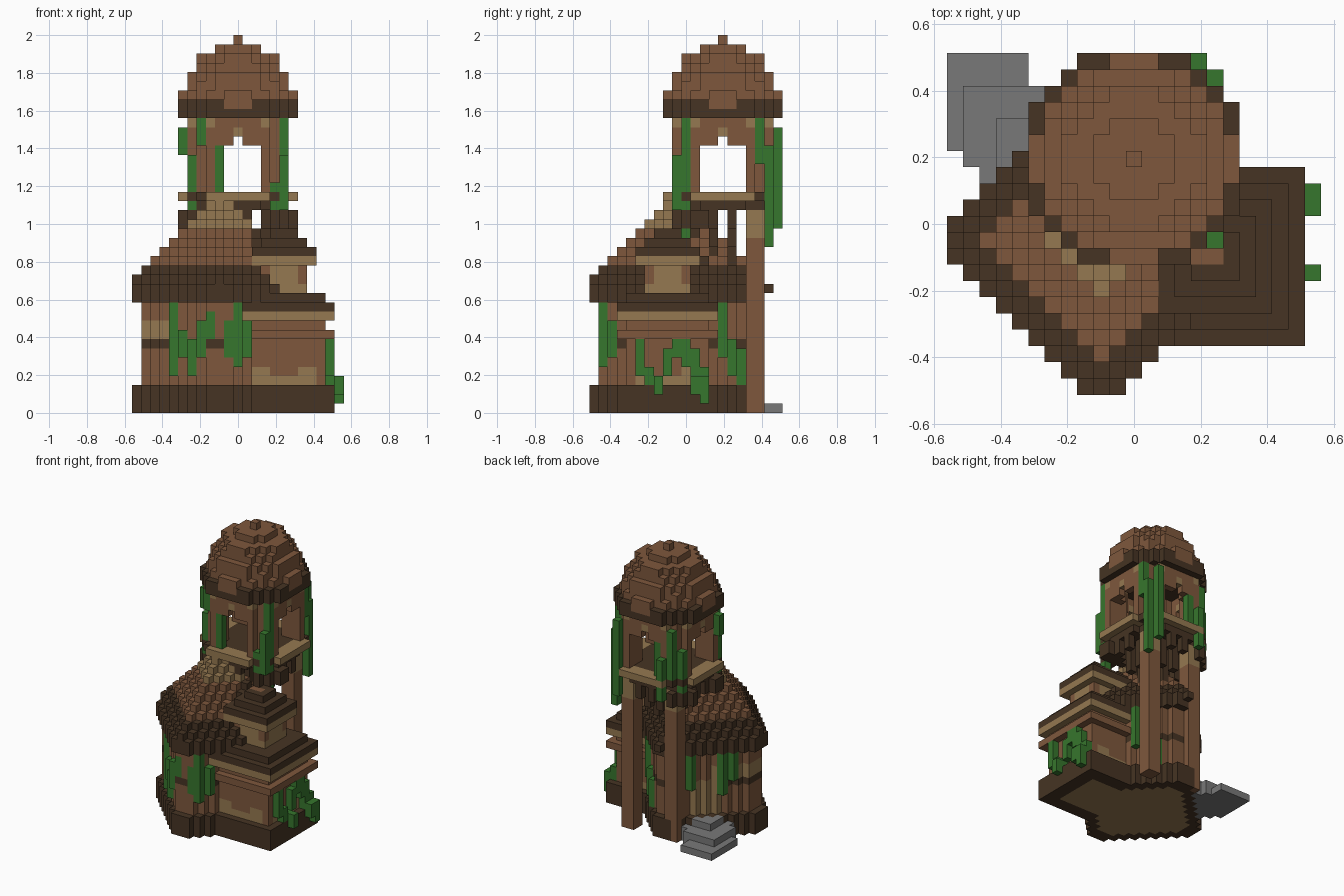
import bpy
import bmesh
from mathutils import Vector

cube = bpy.data.objects.get("Cube")
if cube:
    bpy.data.objects.remove(cube)

V = 2 / 41                      # block size
ORIGIN = Vector((-11.5, -10.5, 0))
HALL, ANNEX, TOWER = (9, 9), (16, 8), (11, 14)   # block centres of the three masses


def material(name, rgb):
    m = bpy.data.materials.new(name)
    m.use_nodes = True
    m.diffuse_color = (*rgb, 1)
    m.node_tree.nodes["Principled BSDF"].inputs["Base Color"].default_value = (*rgb, 1)
    return m


MATS = [material("brown clay", (.21, .097, .046)),
        material("dark wood", (.061, .034, .017)),
        material("tan plaster", (.30, .19, .082)),
        material("vine green", (.037, .18, .026)),
        material("grey stone", (.19, .19, .19))]
BROWN, DARK, TAN, GREEN, GREY = range(5)

parts = {}
taken = {}
SPAN = range(-10, 11)


def add(part, plan, k0, k1, colour):
    """Stack a flat plan of blocks from layer k0 up to k1; colour may be a rule."""
    for i, j in plan:
        for k in range(k0, k1):
            if (i, j, k) not in taken:
                c = colour(i, j, k) if callable(colour) else colour
                taken[i, j, k] = c
                parts.setdefault(part, []).append((i, j, k))


def plan(centre, test):
    return [(centre[0] + a, centre[1] + b) for a in SPAN for b in SPAN if test(a, b)]


def diamond(clip, total):
    return plan(HALL, lambda a, b: max(abs(a), abs(b)) <= clip and abs(a) + abs(b) <= total)


def square(n):
    return plan(ANNEX, lambda a, b: max(abs(a), abs(b)) <= n)


def disc(r2):
    return plan(TOWER, lambda a, b: a * a + b * b <= r2)


def rect(i, j, w=2):
    return [(i + a, j + b) for a in range(w) for b in range(w)]


# Plinth with the plaster floor showing underneath
add("floor", diamond(7, 8) + square(3), 0, 1, TAN)
add("plinth", diamond(9, 10) + square(5), 0, 3, DARK)

# Pillars carrying the tower
for name, i in (("back_left_pillar", 14), ("back_right_pillar", 7)):
    add(name, rect(i, 17), 0, 22, lambda i, j, k: TAN if k >= 19 else BROWN)


# Annex: stacked square walls, cornices and a stepped roof
def annex_wall(i, j, k):
    along = min(abs(i - 16), abs(j - 8))
    return TAN if along < 4 and k <= (4 if along in (2, 3) else 3) else BROWN


def upper_wall(i, j, k):
    return BROWN if abs(i - 16) == abs(j - 8) and k > 13 else TAN


def annex_top(i, j, k):
    return BROWN if k == 19 and j == 8 and i < 17 else DARK


for n, k0, k1, c in ((4, 3, 8, annex_wall), (5, 8, 9, BROWN), (4, 9, 10, BROWN),
                     (5, 10, 11, TAN), (2, 13, 16, upper_wall), (3, 16, 17, TAN)):
    add("annex_walls", square(n), k0, k1, c)
for n, k in ((5, 11), (4, 12), (3, 17), (2, 18), (1, 19)):
    add("annex_roof", square(n), k, k + 1, annex_top)

# Vines on the hall front and back
for i, k0, k1 in ((4, 4, 12), (5, 6, 9), (6, 4, 8), (7, 6, 10), (8, 8, 11),
                  (10, 6, 10), (11, 5, 12), (12, 6, 10)):
    add("hall_vines", [(i, max(abs(i - 9) - 1, 1))], k0, k1, GREEN)
for j, k0, k1 in ((14, 6, 12), (15, 4, 8), (16, 2, 7)):
    add("hall_vines", [(28 - j, j)], max(k0, 3), k1, GREEN)
for i, k0 in ((3, 6), (2, 8), (6, 7)):
    add("hall_vines", [(i, 10 + i)], k0, 12, GREEN)


# Hall: diamond plan with a dark rail, plaster panels and a doorway
def hall_wall(i, j, k):
    if j - i >= 7 and 16 <= i + j <= 21 and k < 8:
        return TAN
    if k == 7:
        return DARK
    return TAN if i <= 4 and 8 <= k <= 9 and j < 14 else BROWN


def hall_roof(i, j, k):
    if i >= 13 or k < 16:
        return DARK
    return TAN if k >= 20 else BROWN


add("hall_walls", diamond(8, 9), 3, 12, hall_wall)
add("hall_roof", diamond(9, 10), 12, 13, DARK)
for total in range(11):
    add("hall_roof", diamond(9, total), 23 - total, 24 - total, hall_roof)
add("roof_peg", [(9, 19)], 13, 14, DARK)

# Entrance steps
for k, (left, back) in enumerate(((0, 20), (1, 18), (3, 16))):
    steps = [(i, j) for i in range(left, 8) for j in range(10, back + 1)
             if 15 <= i + j <= 23 + (j == 20) and j - i >= 8]
    add("entrance_steps", steps, k, k + 1, GREY)

# Hanging timbers below the tower, shorter towards the rim
for i, j in disc(36):
    a, b = abs(i - TOWER[0]), abs(j - TOWER[1])
    if a % 2 and b % 2:
        add("tower_brackets", [(i, j)], 14 + a + b, 22, DARK)
skirt = plan(TOWER, lambda a, b: 17 < a * a + b * b <= 45 and abs(a) > 3
             and (b < -1 or (a < 0 and b > 2)))
add("tower_brackets", skirt, 20, 22, DARK)


# Tower: floor, arched arcade, cornice
def offsets(i, j):
    return sorted((abs(i - TOWER[0]), abs(j - TOWER[1])))


def ledge(i, j, k):
    near, far = offsets(i, j)
    return TAN if near <= 3 and far >= 5 else DARK


def arcade_wall(i, j, k):
    near = offsets(i, j)[0]
    return TAN if (k == 30 and near == 0) or (k == 31 and near == 3) else BROWN


def cornice(i, j, k):
    return BROWN if k == 33 and offsets(i, j)[0] <= 1 else DARK


add("tower_floor", disc(32), 22, 23, DARK)
add("tower_floor", disc(45), 23, 24, ledge)
ring = [c for c in disc(34) if c not in disc(17)]
for k in range(24, 32):
    gap = 2 if k < 29 else (0 if k == 29 else -1)
    add("tower_arcade", [c for c in ring if offsets(*c)[0] > gap], k, k + 1, arcade_wall)
add("tower_cornice", disc(45), 32, 34, cornice)

# Dome in shrinking discs
for r2, k0, k1 in ((37, 34, 35), (32, 35, 36), (29, 36, 37), (20, 37, 38),
                   (17, 38, 39), (5, 39, 40), (0, 40, 41)):
    add("dome", disc(r2), k0, k1, BROWN)

# Vines on the annex side, the lowest ones spilling over the plinth
for j, k0, k1 in ((5, 4, 8), (6, 3, 5), (7, 3, 4), (8, 4, 7), (9, 6, 8),
                  (10, 5, 8), (11, 3, 7), (12, 3, 5)):
    add("annex_vines", [(21, j)], k0, k1, GREEN)
for j, k0 in ((7, 2), (11, 2), (12, 1)):
    add("annex_vines", [(22, j)], k0, 4, GREEN)

# Vines around the tower, as offsets from its axis
for a, b, k0, k1 in ((-6, -3, 28, 31), (-5, -4, 21, 28), (-4, -5, 29, 32),
                     (-2, -5, 24, 29), (4, -5, 21, 25), (5, -5, 22, 28), (5, -4, 19, 32),
                     (5, 5, 18, 29), (4, 6, 20, 31), (5, 4, 27, 32),
                     (-2, 5, 24, 29), (-3, 6, 21, 27), (-4, 5, 24, 31), (-5, 4, 21, 28)):
    add("tower_vines", [(TOWER[0] + a, TOWER[1] + b)], k0, k1, GREEN)

# Turn each part's blocks into a mesh of its outer faces
for name, cells in parts.items():
    bm = bmesh.new()
    corners = {}
    for cell in cells:
        base = Vector(cell)
        for axis in range(3):
            for side in (0, 1):
                step = Vector((0, 0, 0))
                step[axis] = 2 * side - 1
                if tuple(int(c) for c in base + step) in taken:
                    continue
                u, w = Vector((0, 0, 0)), Vector((0, 0, 0))
                u[(axis + 1) % 3] = 1
                w[(axis + 2) % 3] = 1
                start = base + step * side
                loop = [start, start + u, start + u + w, start + w]
                if not side:
                    loop.reverse()
                verts = []
                for p in loop:
                    key = tuple(int(c) for c in p)
                    if key not in corners:
                        corners[key] = bm.verts.new((p + ORIGIN) * V)
                    verts.append(corners[key])
                bm.faces.new(verts).material_index = taken[cell]
    mesh = bpy.data.meshes.new(name)
    bm.to_mesh(mesh)
    bm.free()
    for m in MATS:
        mesh.materials.append(m)
    bpy.context.collection.objects.link(bpy.data.objects.new(name, mesh))
